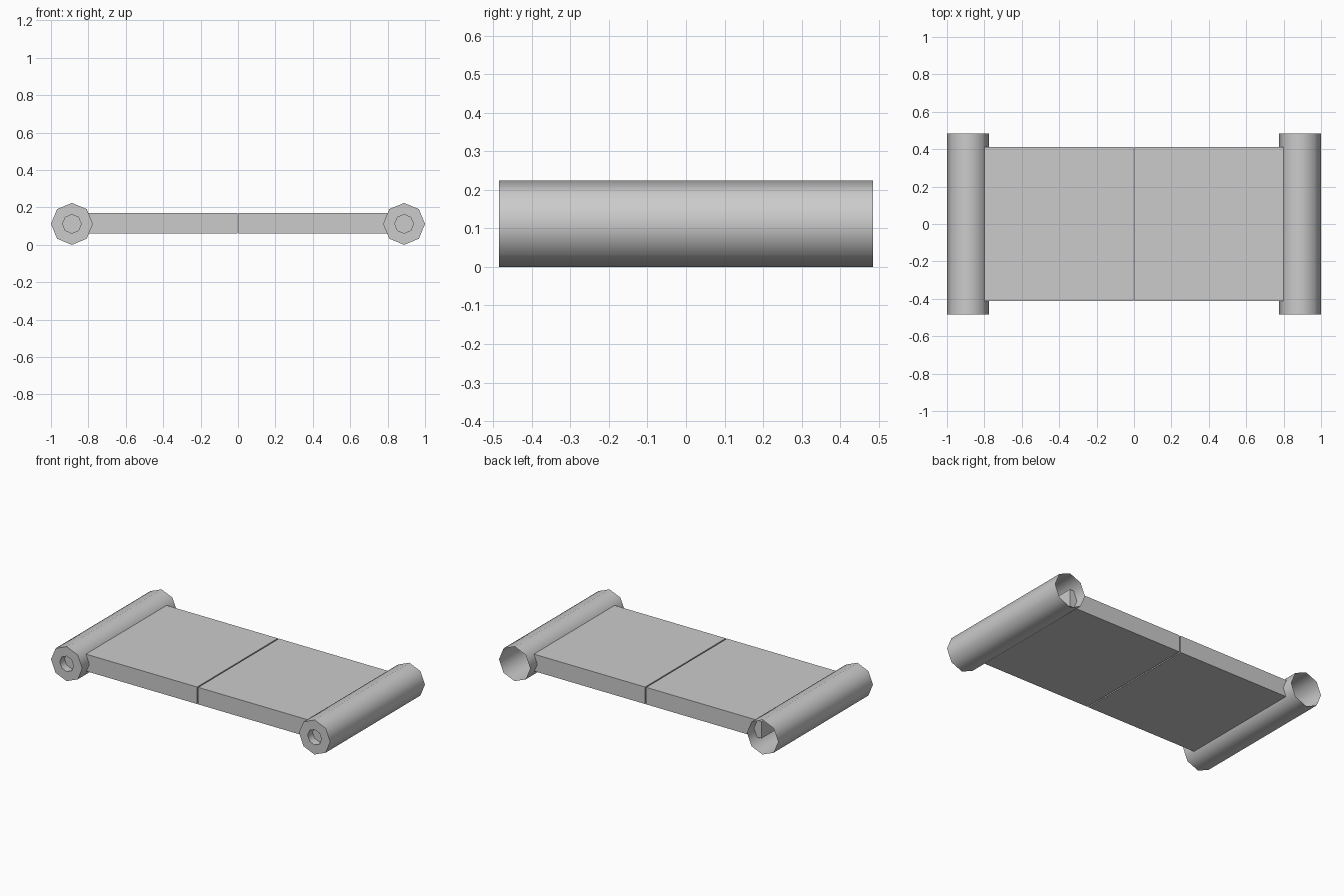
import bpy, bmesh, math

if "Cube" in bpy.data.objects:
    bpy.data.objects.remove(bpy.data.objects["Cube"])

R, HOLE, CX, HALF = 0.112, 0.05, 0.888, 0.485   # roller sizes
SIDES, RECESS = 8, 0.05


def make_object(name, bm):
    bmesh.ops.recalc_face_normals(bm, faces=bm.faces)
    mesh = bpy.data.meshes.new(name)
    bm.to_mesh(mesh)
    bm.free()
    obj = bpy.data.objects.new(name, mesh)
    bpy.context.collection.objects.link(obj)
    return obj


def roller(name, cx):
    # open at the back, ring cap at the front with a recessed socket
    bm = bmesh.new()

    def ring(r, y):
        return [bm.verts.new((cx + r * math.cos(i * math.tau / SIDES), y,
                              R + r * math.sin(i * math.tau / SIDES)))
                for i in range(SIDES)]

    rings = [ring(R, HALF), ring(R, -HALF), ring(HOLE, -HALF),
             ring(HOLE, -HALF + RECESS)]
    for a, b in zip(rings, rings[1:]):
        for i in range(SIDES):
            j = (i + 1) % SIDES
            bm.faces.new((a[i], a[j], b[j], b[i]))
    bm.faces.new(rings[-1])
    obj = make_object(name, bm)
    bpy.ops.object.select_all(action='DESELECT')
    obj.select_set(True)
    bpy.context.view_layer.objects.active = obj
    bpy.ops.object.shade_smooth_by_angle(angle=math.radians(60))


def panel(name, side):
    # flat slab from the centre gap into the roller
    x0, x1 = 0.004, 0.83
    bm = bmesh.new()
    bmesh.ops.create_cube(bm, size=1)
    bmesh.ops.scale(bm, vec=(x1 - x0, 0.826, 0.11), verts=bm.verts)
    bmesh.ops.translate(bm, vec=(side * (x0 + x1) / 2, 0, 0.116), verts=bm.verts)
    make_object(name, bm)


for label, side in (("left", -1), ("right", 1)):
    roller(label + "_roller", side * CX)
    panel(label + "_panel", side)
